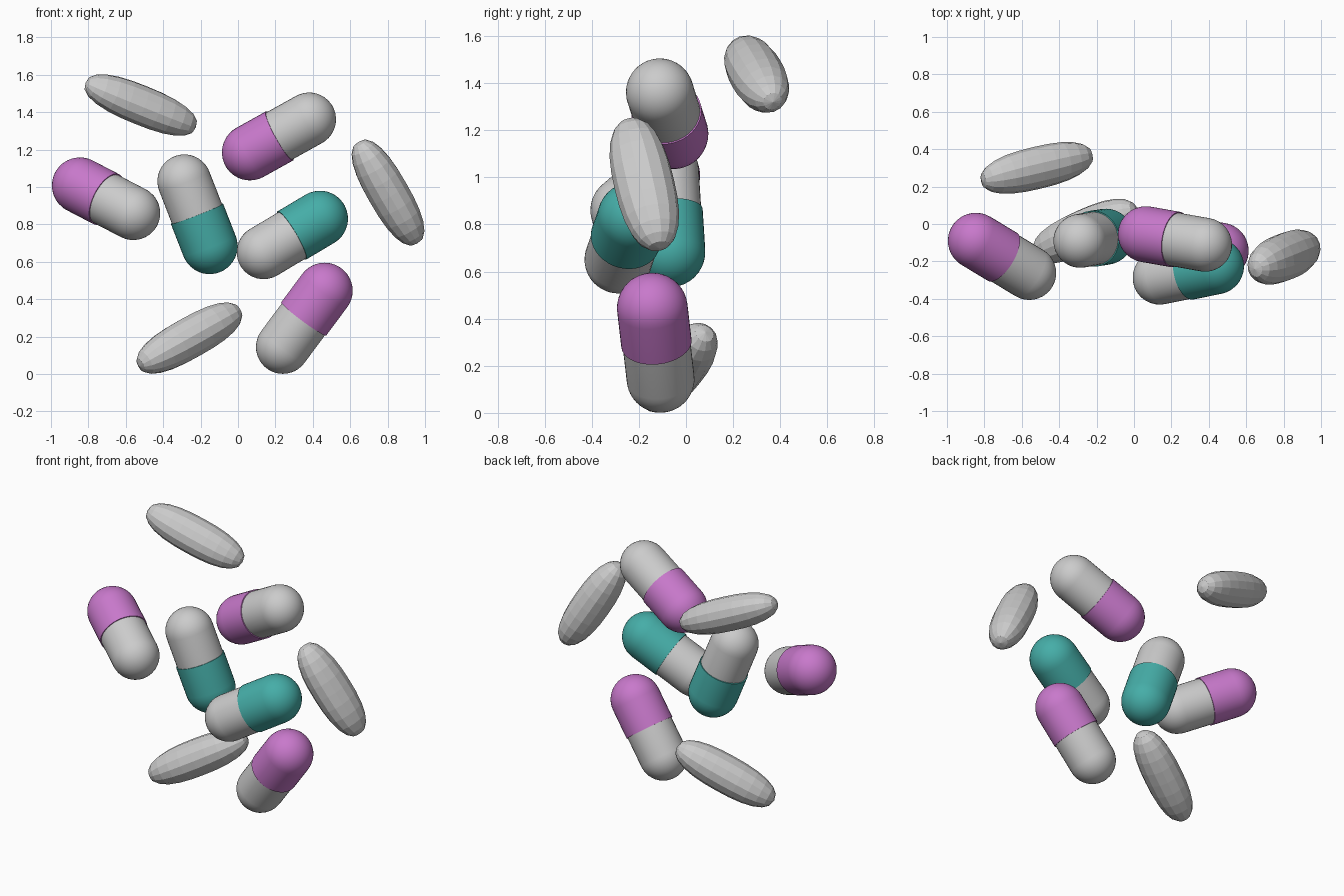
import bpy, bmesh
from math import sin, cos, pi
from mathutils import Vector, Matrix

if "Cube" in bpy.data.objects:
    bpy.data.objects.remove(bpy.data.objects["Cube"])


def lathe(bm, profile, sides, sx=1.0, sy=1.0):
    """Skin rings from (radius, z) points; radius 0 makes a pole."""
    rings = []
    for r, z in profile:
        n = 1 if r < 1e-5 else sides
        rings.append([bm.verts.new((r * sx * cos(2 * pi * i / sides),
                                    r * sy * sin(2 * pi * i / sides), z)) for i in range(n)])
    for a, b in zip(rings, rings[1:]):
        for i in range(sides):
            j = (i + 1) % sides
            quad = [a[i % len(a)], a[j % len(a)], b[j % len(b)], b[i % len(b)]]
            bm.faces.new(list(dict.fromkeys(quad)))
    bmesh.ops.recalc_face_normals(bm, faces=bm.faces)


def finish(bm, name, matrix, mat=None, smooth=False):
    me = bpy.data.meshes.new(name)
    bm.to_mesh(me)
    bm.free()
    ob = bpy.data.objects.new(name, me)
    bpy.context.collection.objects.link(ob)
    ob.matrix_world = matrix
    if mat:
        me.materials.append(mat)
    if smooth:
        bpy.ops.object.select_all(action='DESELECT')
        ob.select_set(True)
        bpy.context.view_layer.objects.active = ob
        bpy.ops.object.shade_smooth_by_angle()
    return ob


def frame(origin, axis, side=None):
    """Local z along axis, local x towards side."""
    z = Vector(axis).normalized()
    x = Vector(side) if side else z.orthogonal()
    x = (x - z * x.dot(z)).normalized()
    y = z.cross(x)
    m = Matrix((x, y, z)).transposed().to_4x4()
    m.translation = Vector(origin)
    return m


def half_shell(name, seam, axis, length, r, mat=None):
    """Open end at the seam, rounded end further along the axis."""
    prof = [(0, 0), (r, 0)]
    prof += [(r * cos(t * pi / 20) if t < 10 else 0, length + r * sin(t * pi / 20)) for t in range(11)]
    bm = bmesh.new()
    lathe(bm, prof, 40)
    finish(bm, name, frame(seam, axis), mat, True)


def colour(name, rgb):
    m = bpy.data.materials.new(name)
    m.diffuse_color = (*rgb, 1)
    m.use_nodes = True
    m.node_tree.nodes["Principled BSDF"].inputs["Base Color"].default_value = m.diffuse_color
    return m


purple = colour("purple", (0.58, 0.19, 0.60))
teal = colour("teal", (0.06, 0.42, 0.39))

# Two-part capsules: coloured end centre, grey end centre
capsules = [
    ("left", purple, (-0.845, -0.09, 1.008), (-0.56, -0.262, 0.86)),
    ("middle", teal, (-0.152, -0.068, 0.684), (-0.287, -0.09, 1.03)),
    ("centre_right", teal, (0.438, -0.226, 0.83), (0.137, -0.287, 0.651)),
    ("upper_right", purple, (0.064, -0.055, 1.185), (0.38, -0.111, 1.361)),
    ("lower_right", purple, (0.463, -0.143, 0.445), (0.24, -0.108, 0.145)),
]
for name, mat, c, g in capsules:
    c, g = Vector(c), Vector(g)
    mid, d = (c + g) / 2, c - g
    half_shell(name + "_capsule_cap", mid, d, d.length / 2, 0.15, mat)
    half_shell(name + "_capsule_body", mid, -d, d.length / 2, 0.144)

# Faceted oblong tablets: centre, long axis, wide side, half length, half widths
tablets = [
    ("upper_left", (-0.52, 0.30, 1.438), (0.907, 0.215, -0.366), (0, 0.88, 0.48), 0.325, 0.116, 0.104),
    ("right", (0.802, -0.177, 0.97), (0.49, 0.2, -0.85), (0, 1, 0), 0.32, 0.128, 0.112),
    ("lower_left", (-0.26, -0.037, 0.192), (0.813, 0.36, 0.455), (0, 1, 0), 0.33, 0.118, 0.112),
]
for name, c, axis, side, L, p, q in tablets:
    prof = []
    for i in range(13):
        t = -cos(pi * i / 12)
        prof.append((max(0, 1 - abs(t) ** 2.5) ** (1 / 2.4) if 0 < i < 12 else 0, L * t))
    bm = bmesh.new()
    lathe(bm, prof, 14, p, q)
    finish(bm, name + "_tablet", frame(c, axis, side))
